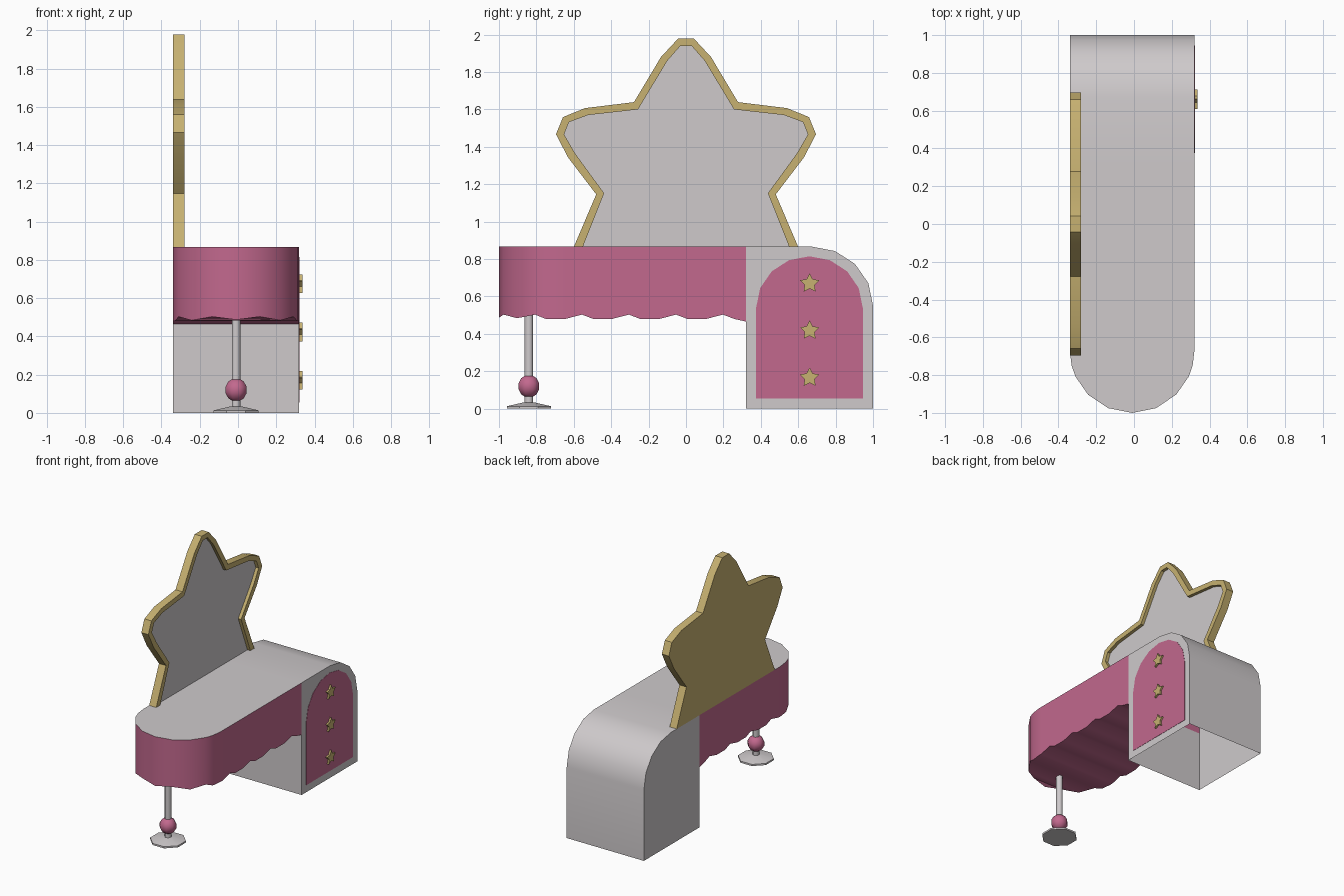
import bpy, bmesh, math

cube = bpy.data.objects.get("Cube")
if cube:
    bpy.data.objects.remove(cube, do_unlink=True)


def material(name, rgb):
    m = bpy.data.materials.new(name)
    m.use_nodes = True
    m.diffuse_color = (*rgb, 1)
    bsdf = m.node_tree.nodes["Principled BSDF"]
    bsdf.inputs["Base Color"].default_value = (*rgb, 1)
    bsdf.inputs["Roughness"].default_value = 0.6
    return m


GREY = material("pale grey", (0.62, 0.59, 0.60))
PINK = material("dusty pink", (0.54, 0.14, 0.27))
GOLD = material("soft gold", (0.57, 0.44, 0.165))

LEFT, RIGHT, MID = -0.34, 0.32, -0.01   # body sides and centre line in x
TOP, SPLIT, HEM = 0.867, 0.32, 0.466    # table height, cabinet start, skirt end


def finish(name, bm, mats, angle=35):
    """Turn a bmesh into an object with sharp-edged smooth shading."""
    bmesh.ops.remove_doubles(bm, verts=bm.verts, dist=1e-4)
    bmesh.ops.recalc_face_normals(bm, faces=bm.faces)
    mesh = bpy.data.meshes.new(name)
    bm.to_mesh(mesh)
    bm.free()
    for m in mats:
        mesh.materials.append(m)
    ob = bpy.data.objects.new(name, mesh)
    bpy.context.collection.objects.link(ob)
    bpy.ops.object.select_all(action="DESELECT")
    bpy.context.view_layer.objects.active = ob
    ob.select_set(True)
    bpy.ops.object.shade_smooth_by_angle(angle=math.radians(angle))
    return ob


def loop_at(bm, pts, x):
    return [bm.verts.new((x, y, z)) for y, z in pts]


def bridge(bm, a, b, skip_last=False):
    n = len(a)
    for i in range(n - 1 if skip_last else n):
        j = (i + 1) % n
        bm.faces.new((a[i], a[j], b[j], b[i]))


def plate(name, pts, x0, x1, mat):
    """Extrude a side profile (y, z) along x."""
    bm = bmesh.new()
    a, b = loop_at(bm, pts, x0), loop_at(bm, pts, x1)
    bridge(bm, a, b)
    bm.faces.new(a)
    bm.faces.new(b)
    return finish(name, bm, [mat])


def arc(cy, cz, ry, rz, a0, a1, n):
    return [(cy + ry * math.cos(t), cz + rz * math.sin(t))
            for t in (math.radians(a0 + (a1 - a0) * i / n) for i in range(n + 1))]


# Cabinet: hollow shell, open underneath, with a rolled far corner
bm = bmesh.new()
profile = [(1, 0)] + arc(0.67, 0.55, 0.33, TOP - 0.55, 0, 90, 4) + [(SPLIT, TOP), (SPLIT, HEM), (SPLIT, 0)]
a, b = loop_at(bm, profile, LEFT), loop_at(bm, profile, RIGHT)
bridge(bm, a, b, skip_last=True)
bm.faces.new(a)
bm.faces.new(b)
bm.faces.ensure_lookup_table()
hidden = [f for f in bm.faces if len(f.verts) == 4
          and all(abs(v.co.y - SPLIT) < 1e-4 and v.co.z > HEM - 0.01 for v in f.verts)]
bmesh.ops.delete(bm, geom=hidden, context="FACES_ONLY")
finish("cabinet", bm, [GREY])

# Arched drawer front
arch = [(0.945, 0.055)] + arc(0.66, 0.54, 0.285, 0.275, 0, 180, 8) + [(0.375, 0.055)]
plate("drawer_front", arch, RIGHT - 0.001, RIGHT + 0.002, PINK)

# Star knobs
for i, z in enumerate((0.67, 0.418, 0.166)):
    star = [(0.661 + r * math.sin(k * math.pi / 5), z + r * math.cos(k * math.pi / 5))
            for k in range(10) for r in [0.054 if k % 2 == 0 else 0.028]]
    plate(f"star_knob_{i + 1}", star, RIGHT, RIGHT + 0.016, GOLD)

# Table skirt: stations along y with a scalloped hem and a round front end
hem = [(-1, 0.487), (-0.975, 0.503), (-0.903, 0.484), (-0.807, 0.503)]
hem += [(-0.75, 0.48), (-0.67, 0.48)]
for peak in (-0.556, -0.305, -0.053, 0.198):
    hem += [(peak - 0.09, 0.48), (peak, 0.503), (peak + 0.06, 0.48)]
hem.append((SPLIT, HEM))

bm = bmesh.new()
rows = []
for y, z in hem:
    w = 0.33 * math.sqrt(max(0, 1 - (min(0, y + 0.67) / 0.33) ** 2))
    rows.append([bm.verts.new((MID + s * w, y, h)) for s in (-1, 1) for h in (TOP, z)])
for p, q in zip(rows, rows[1:]):
    lt, lb, rt, rb = range(4)
    for i, j in ((lt, lb), (lb, rb), (rb, rt), (rt, lt)):
        f = bm.faces.new((p[i], p[j], q[j], q[i]))
        f.material_index = 1 if (i, j) == (rt, lt) else 0
end = rows[-1]
bm.faces.new((end[0], end[1], end[3], end[2]))
finish("table_skirt", bm, [PINK, GREY], 40)

# Star mirror: gold frame and back with a recessed pane
outer = [(0.043, 1.978), (0.134, 1.88), (0.278, 1.639), (0.54, 1.607), (0.658, 1.559),
         (0.695, 1.467), (0.631, 1.344), (0.48, 1.146), (0.599, TOP)]
inner = [(0.03, 1.94), (0.10, 1.86), (0.257, 1.60), (0.524, 1.57), (0.626, 1.532),
         (0.652, 1.467), (0.594, 1.366), (0.438, 1.152), (0.551, TOP)]


def both_sides(half):
    return [(-y, z) for y, z in reversed(half)] + half


bm = bmesh.new()
back = loop_at(bm, both_sides(outer), LEFT)
front = loop_at(bm, both_sides(outer), -0.28)
lip = loop_at(bm, both_sides(inner), -0.28)
pane = loop_at(bm, both_sides(inner), -0.305)
bm.faces.new(back)
for u, v in ((back, front), (front, lip), (lip, pane)):
    bridge(bm, u, v, skip_last=True)
bm.faces.new(pane).material_index = 1
finish("star_mirror", bm, [GOLD, GREY])


# Front leg: turned post, ball and foot
def turned(name, profile, sides, mat, angle):
    bm = bmesh.new()
    rings = [[bm.verts.new((MID + r * math.cos(2 * math.pi * (k + 0.5) / sides),
                            -0.84 + r * math.sin(2 * math.pi * (k + 0.5) / sides), z))
              for k in range(sides)] for r, z in profile]
    for u, v in zip(rings, rings[1:]):
        bridge(bm, u, v)
    bm.faces.new(rings[0])
    bm.faces.new(rings[-1])
    finish(name, bm, [mat], angle)


turned("leg_post", [(0.024, 0.01), (0.024, 0.5)], 8, GREY, 50)
turned("leg_foot", [(0.128, 0), (0.128, 0.013), (0.03, 0.034)], 8, GREY, 30)
ball = [(0.062 * math.sin(t), 0.12 - 0.062 * math.cos(t))
        for t in (math.pi * (i + 0.5) / 6 for i in range(6))]
turned("leg_ball", ball, 8, PINK, 50)
